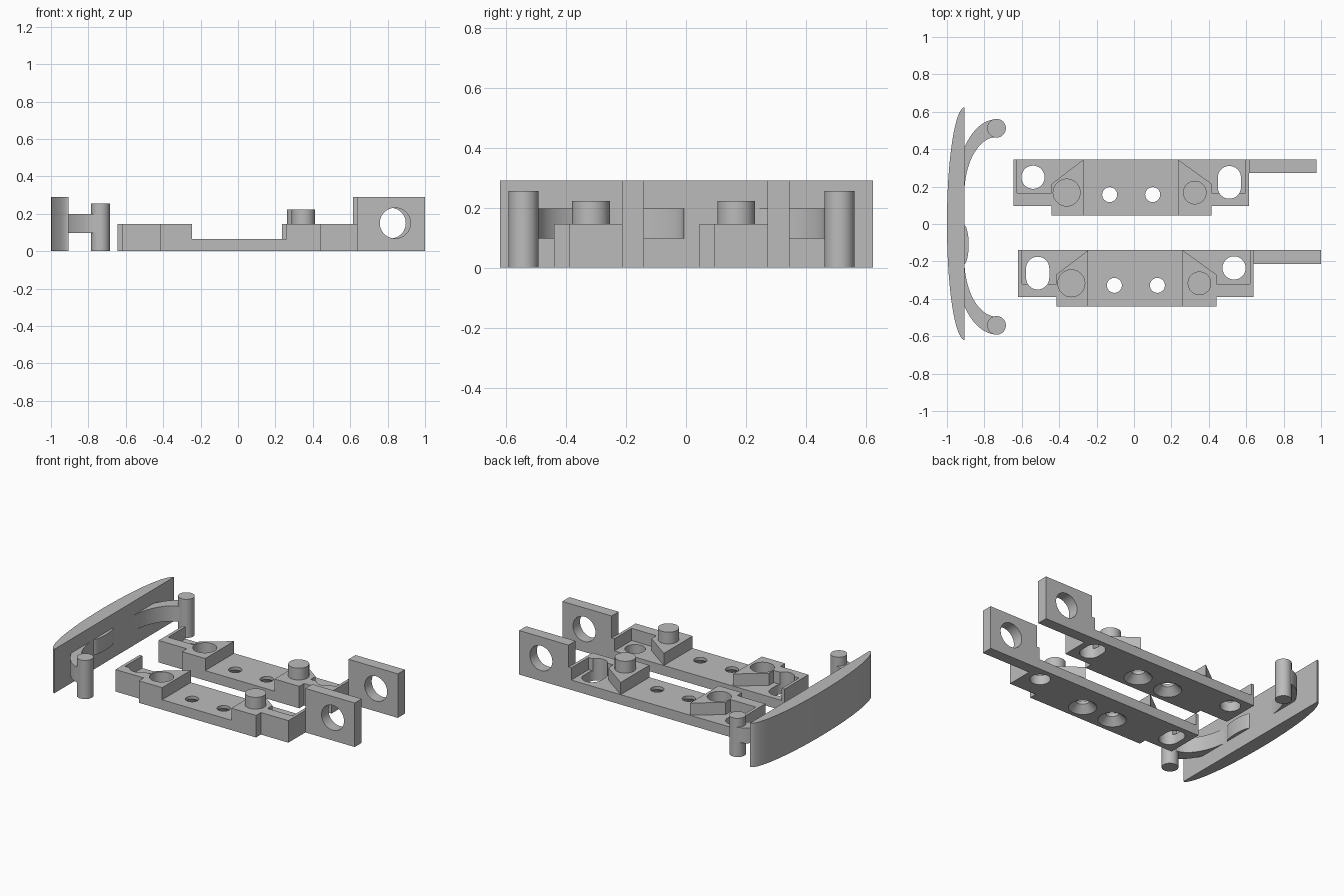
import bpy, bmesh
from math import cos, sin, pi, radians
from mathutils import Matrix

old = bpy.data.objects.get("Cube")
if old:
    bpy.data.objects.remove(old, do_unlink=True)

GREY = (0.5, 0.5, 0.5, 1)
mat = bpy.data.materials.new("plain grey")
mat.use_nodes = True
mat.diffuse_color = GREY
mat.node_tree.nodes["Principled BSDF"].inputs["Base Color"].default_value = GREY


def add(name, bm):
    bmesh.ops.recalc_face_normals(bm, faces=bm.faces)
    mesh = bpy.data.meshes.new(name)
    bm.to_mesh(mesh)
    bm.free()
    mesh.materials.append(mat)
    ob = bpy.data.objects.new(name, mesh)
    bpy.context.collection.objects.link(ob)
    return ob


def prism(name, pts, z0, z1):
    bm = bmesh.new()
    face = bm.faces.new([bm.verts.new((x, y, z0)) for x, y in pts])
    top = bmesh.ops.extrude_face_region(bm, geom=[face])["geom"]
    bmesh.ops.translate(bm, vec=(0, 0, z1 - z0),
                        verts=[v for v in top if isinstance(v, bmesh.types.BMVert)])
    return add(name, bm)


def box(name, x0, x1, y0, y1, z0, z1):
    return prism(name, [(x0, y0), (x1, y0), (x1, y1), (x0, y1)], z0, z1)


def cylinder(name, centre, r, depth, r2=None, axis="Z"):
    bm = bmesh.new()
    m = Matrix.Translation(centre)
    if axis == "Y":
        m = m @ Matrix.Rotation(pi / 2, 4, "X")
    bmesh.ops.create_cone(bm, cap_ends=True, segments=48, radius1=r,
                          radius2=r if r2 is None else r2, depth=depth, matrix=m)
    return add(name, bm)


def arc(cx, cy, rx, ry, a0, a1, n=24):
    steps = [radians(a0 + (a1 - a0) * i / n) for i in range(n + 1)]
    return [(cx + rx * cos(a), cy + ry * sin(a)) for a in steps]


def cut(ob, cutters):
    bpy.context.view_layer.objects.active = ob
    for c in cutters:
        mod = ob.modifiers.new("cut", "BOOLEAN")
        mod.operation = "DIFFERENCE"
        mod.solver = "EXACT"
        mod.object = c
        bpy.ops.object.modifier_apply(modifier=mod.name)
        bpy.data.objects.remove(c, do_unlink=True)


def smooth(ob):
    bpy.ops.object.select_all(action="DESELECT")
    ob.select_set(True)
    bpy.context.view_layer.objects.active = ob
    bpy.ops.object.shade_smooth_by_angle(angle=radians(30))


FLOOR, BLOCK, TALL = 0.065, 0.145, 0.29


def end_hole(x, slotted):
    # round hole or long slot through the pocket floor
    r = 0.062
    if slotted:
        pts = arc(x, -0.237, r, r, 0, 180) + arc(x, -0.288, r, r, 180, 360)
        return prism("slot_cutter", pts, -0.1, 0.4)
    return cylinder("hole_cutter", (x, -0.235, 0.1), r, 0.6)


def build_rail(label, dx, dy, left_slot):
    # stepped bar with a low middle, open pockets and drilled holes
    rail = prism(label + "_rail", [
        (-0.62, -0.39), (-0.415, -0.39), (-0.415, -0.44), (0.44, -0.44),
        (0.44, -0.39), (0.64, -0.39), (0.64, -0.14), (-0.62, -0.14)], 0, BLOCK)
    cutters = [
        box("middle_cutter", -0.245, 0.26, -0.6, 0.1, FLOOR, 0.4),
        prism("left_pocket", [(-0.6, -0.12), (-0.6, -0.32), (-0.415, -0.32),
              (-0.415, -0.27), (-0.219, -0.12)], FLOOR, 0.4),
        prism("right_pocket", [(0.62, -0.12), (0.62, -0.32), (0.44, -0.32),
              (0.44, -0.27), (0.232, -0.12)], FLOOR, 0.4),
        cylinder("socket_cutter", (-0.335, -0.317, 0.265), 0.072, 0.4),
        end_hole(-0.515, left_slot),
        end_hole(0.535, not left_slot)]
    for x in (-0.105, 0.125):
        cutters.append(cylinder("screw_cutter", (x, -0.328, 0.1), 0.04, 0.6))
        cutters.append(cylinder("sink_cutter", (x, -0.328, 0.02), 0.09, 0.05, 0.04))
    cut(rail, cutters)
    # locating peg and tall end plate with a round opening
    peg = cylinder(label + "_peg", (0.35, -0.317, 0.18), 0.063, 0.085)
    plate = box(label + "_end_plate", 0.64, 1, -0.213, -0.14, 0, TALL)
    cut(plate, [cylinder("opening_cutter", (0.84, -0.18, 0.15), 0.082, 0.4, axis="Y")])
    for ob in (rail, peg, plate):
        ob.location = (dx, dy, 0)
        smooth(ob)


build_rail("front", 0, 0, True)
build_rail("rear", -0.025, 0.485, False)

# bowed bumper
smooth(prism("bumper", arc(-0.905, 0.002, 0.095, 0.622, 90, 270, 48), 0, TALL))

# curved arms, each ending in an upright pin
for label, side in (("rear", 1), ("front", -1)):
    mid = -0.015
    outer = arc(-0.735, 0.175, 0.22, 0.4, 90, 180)
    inner = arc(-0.735, 0.175, 0.172, 0.305, 180, 90)
    pts = [(x, mid + side * y) for x, y in outer + inner]
    smooth(prism(label + "_arm", pts, 0.097, 0.198))
    smooth(cylinder(label + "_pin", (-0.735, mid + side * 0.527, 0.128), 0.05, 0.255))

# low swelling behind the bumper
smooth(prism("bumper_pad", arc(-0.91, -0.11, 0.026, 0.105, -90, 90), 0.097, 0.198))
